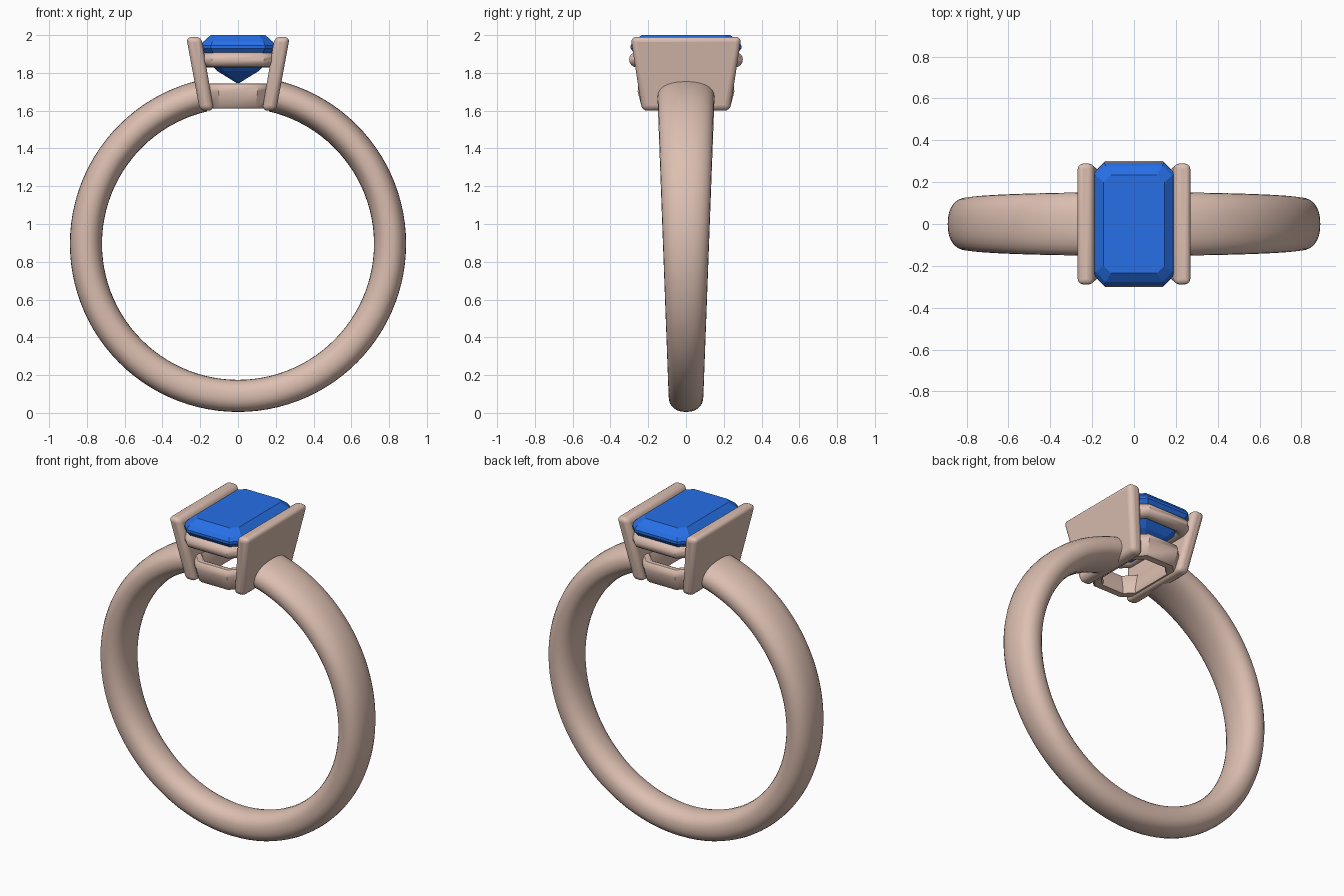
import bpy, bmesh, math
from math import sin, cos, pi

if "Cube" in bpy.data.objects:
    bpy.data.objects.remove(bpy.data.objects["Cube"])


def material(name, color):
    m = bpy.data.materials.new(name)
    m.diffuse_color = color
    m.use_nodes = True
    m.node_tree.nodes["Principled BSDF"].inputs["Base Color"].default_value = m.diffuse_color
    return m


METAL = material("rose_metal", (0.72, 0.52, 0.44, 1))
BLUE = material("blue_gem", (0.02, 0.16, 0.80, 1))


def loft(name, rings, mat, closed=False, smooth=None, bevel=0):
    """Skin a list of equal-length point rings; cap the ends unless closed."""
    bm = bmesh.new()
    vs = [[bm.verts.new(p) for p in r] for r in rings]
    n = len(rings[0])
    for i in range(len(vs) if closed else len(vs) - 1):
        a, b = vs[i], vs[(i + 1) % len(vs)]
        for j in range(n):
            k = (j + 1) % n
            bm.faces.new((a[j], a[k], b[k], b[j]))
    if not closed:
        bm.faces.new(vs[0])
        bm.faces.new(vs[-1])
    bmesh.ops.remove_doubles(bm, verts=bm.verts, dist=1e-5)
    bmesh.ops.recalc_face_normals(bm, faces=bm.faces)
    me = bpy.data.meshes.new(name)
    bm.to_mesh(me)
    bm.free()
    ob = bpy.data.objects.new(name, me)
    bpy.context.collection.objects.link(ob)
    me.materials.append(mat)
    if bevel:
        mod = ob.modifiers.new("round_edges", 'BEVEL')
        mod.width, mod.segments = bevel, 4
        mod.limit_method = 'ANGLE'
    bpy.ops.object.select_all(action='DESELECT')
    ob.select_set(True)
    bpy.context.view_layer.objects.active = ob
    if smooth:
        bpy.ops.object.shade_smooth_by_angle(angle=math.radians(smooth))
    return ob


def octagon(a, b, c, z):
    """Rectangle of half sizes a, b with corners cut by c."""
    return [(a, b - c, z), (a - c, b, z), (c - a, b, z), (-a, b - c, z),
            (-a, c - b, z), (c - a, -b, z), (a - c, -b, z), (a, c - b, z)]


def rail(name, a, b, c, section):
    """Sweep a section of (offset, z) points around a cut-corner rectangle."""
    rings = [octagon(a + o, b + o, c + o * 0.586, z) for o, z in section]
    return loft(name, rings, METAL, closed=True, smooth=40)


# Band: open arc, rounded section, widening towards the top
CZ, R, T = 0.895, 0.805, 0.085
START, STEPS, SIDES = 0.228, 96, 28


def spow(v, e):
    return math.copysign(abs(v) ** e, v)


rings = []
for i in range(STEPS + 1):
    t = START + (2 * pi - 2 * START) * i / STEPS
    half = 0.092 + 0.06 * (CZ + R * cos(t) - 0.09) / (2 * R)
    ring = []
    for j in range(SIDES):
        u = 2 * pi * j / SIDES
        r = R + T * spow(cos(u), 0.88)
        ring.append((r * sin(t), half * spow(sin(u), 0.88), CZ + r * cos(t)))
    rings.append(ring)
loft("band", rings, METAL, smooth=50)

# Side plates: tapered, leaning outwards, rounded edges
for s, side in ((1, "right"), (-1, "left")):
    def slab(x0, x1, h, z):
        return [(s * x0, -h, z), (s * x1, -h, z), (s * x1, h, z), (s * x0, h, z)]
    loft(side + "_plate", [slab(0.128, 0.202, 0.233, 1.60),
                           slab(0.194, 0.274, 0.293, 1.99)],
         METAL, smooth=50, bevel=0.028)

# Upper rail: round wire under the stone
rail("upper_rail", 0.165, 0.26, 0.045,
     [(0.041 * cos(2 * pi * k / 16), 1.87 + 0.041 * sin(2 * pi * k / 16))
      for k in range(16)])

# Lower rail: flat tapered frame with softened edges
rail("lower_rail", 0.14, 0.20, 0.06,
     [(0.025, 1.612), (0.035, 1.622), (0.056, 1.70), (0.054, 1.725),
      (0.042, 1.742), (0.024, 1.745), (0.008, 1.738), (0.0, 1.72),
      (-0.022, 1.63), (-0.015, 1.612)])

# Stone: step-cut gem from table down to keel
loft("stone", [octagon(0.145, 0.235, 0.035, 2.0),
               octagon(0.182, 0.277, 0.047, 1.967),
               octagon(0.198, 0.293, 0.055, 1.945),
               octagon(0.198, 0.293, 0.055, 1.93),
               octagon(0.165, 0.25, 0.048, 1.87),
               octagon(0.11, 0.19, 0.035, 1.81),
               octagon(0.008, 0.09, 0.004, 1.747)], BLUE)
